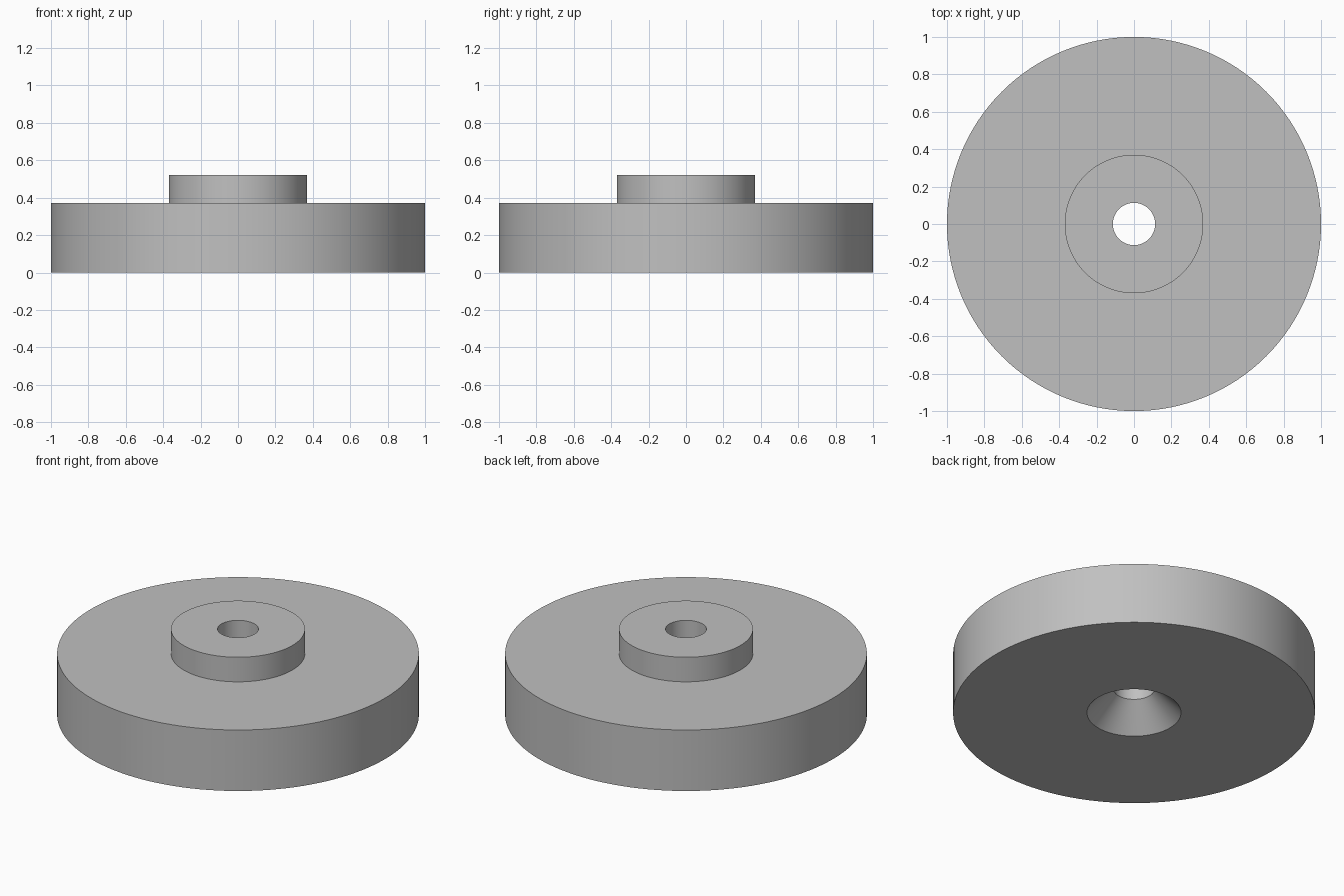
import bpy
import bmesh
from math import cos, sin, tau, radians

SEGMENTS = 128

cube = bpy.data.objects.get("Cube")
if cube:
    bpy.data.objects.remove(cube, do_unlink=True)

# Plain grey material
grey = bpy.data.materials.new("grey")
grey.use_nodes = True
colour = (0.53, 0.53, 0.53, 1)
grey.diffuse_color = colour
grey.node_tree.nodes["Principled BSDF"].inputs["Base Color"].default_value = colour


def lathe(name, profile, material):
    """Revolve a closed (radius, height) profile around z."""
    bm = bmesh.new()
    rings = [[bm.verts.new((r * cos(tau * i / SEGMENTS), r * sin(tau * i / SEGMENTS), z))
              for i in range(SEGMENTS)] for r, z in profile]
    for a, b in zip(rings, rings[1:] + rings[:1]):
        for i in range(SEGMENTS):
            j = (i + 1) % SEGMENTS
            bm.faces.new((a[i], a[j], b[j], b[i]))
    bmesh.ops.recalc_face_normals(bm, faces=bm.faces)
    mesh = bpy.data.meshes.new(name)
    bm.to_mesh(mesh)
    bm.free()
    mesh.materials.append(material)
    obj = bpy.data.objects.new(name, mesh)
    bpy.context.collection.objects.link(obj)
    bpy.ops.object.select_all(action="DESELECT")
    obj.select_set(True)
    bpy.context.view_layer.objects.active = obj
    bpy.ops.object.shade_smooth_by_angle(angle=radians(30))
    return obj


# Disc with raised hub, through bore and countersink underneath
lathe("disc_with_hub", [
    (0.26, 0),        # countersink mouth
    (1, 0),           # disc rim, bottom
    (1, 0.372),       # disc rim, top
    (0.37, 0.372),    # hub foot
    (0.37, 0.522),    # hub top
    (0.113, 0.522),   # bore mouth
    (0.113, 0.15),    # countersink neck
], grey)
